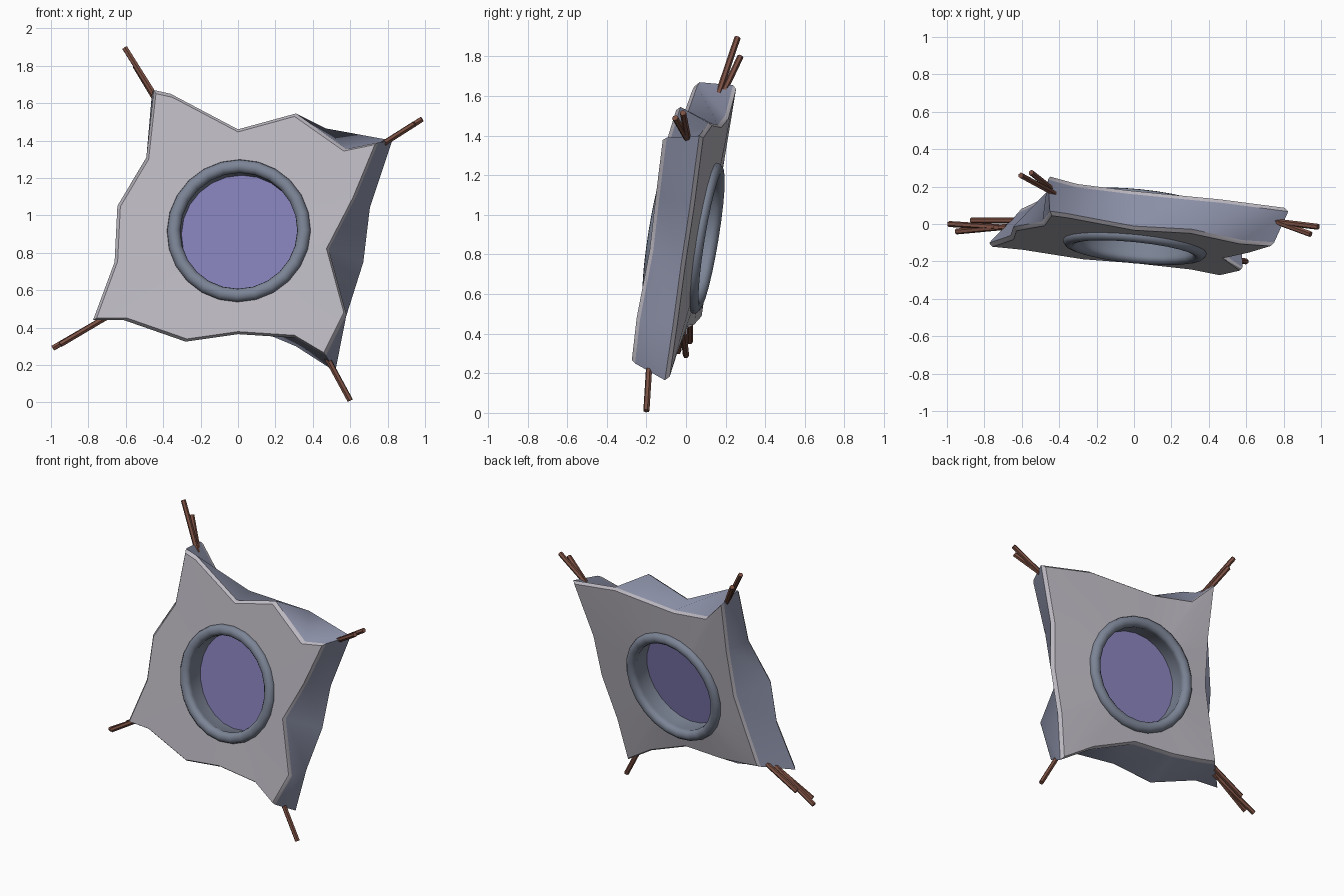
import bpy, bmesh, math
from mathutils import Vector

if "Cube" in bpy.data.objects:
    bpy.data.objects.remove(bpy.data.objects["Cube"])

CENTER = Vector((0.015, -0.012, 0.90))
NORMAL = Vector((-0.1, -1, 0.165)).normalized()      # faces the front
TILT = Vector((0, 0, 1)).rotation_difference(NORMAL)
U = Vector((1, -0.1, 0)).normalized()
V = U.cross(NORMAL) * -1
if V.z < 0:
    V = -V


def material(name, color):
    m = bpy.data.materials.new(name)
    m.diffuse_color = (*color, 1)
    m.use_nodes = True
    m.node_tree.nodes["Principled BSDF"].inputs["Base Color"].default_value = m.diffuse_color
    return m


HIDE = material("stretched_hide", (0.50, 0.48, 0.53))
EDGE = material("hide_edge", (0.27, 0.29, 0.40))
RIM = material("ring_slate", (0.20, 0.23, 0.30))
GLASS = material("violet_pane", (0.23, 0.21, 0.47))
CORD = material("cord_brown", (0.20, 0.08, 0.055))


def finish(name, bm, mats, angle=40):
    bmesh.ops.recalc_face_normals(bm, faces=bm.faces[:])
    me = bpy.data.meshes.new(name)
    bm.to_mesh(me)
    bm.free()
    for m in mats:
        me.materials.append(m)
    ob = bpy.data.objects.new(name, me)
    bpy.context.collection.objects.link(ob)
    bpy.ops.object.select_all(action='DESELECT')
    ob.select_set(True)
    bpy.context.view_layer.objects.active = ob
    bpy.ops.object.shade_smooth_by_angle(angle=math.radians(angle))
    return ob


def bridge(bm, a, b, mat=0):
    n = len(a)
    for i in range(n):
        j = (i + 1) % n
        bm.faces.new((a[i], a[j], b[j], b[i])).material_index = mat


def on_plane(x, z, offset):
    return Vector((x, offset - 0.1 * x + 0.165 * (z - 0.92), z))


# front and back outlines as (x, z), clockwise from the top left corner
FRONT = [(-.45, 1.67), (-.36, 1.65), (0, 1.46), (.31, 1.545), (.58, 1.355), (.75, 1.39),
         (.63, 1.1), (.485, .82), (.58, .47), (.47, .25), (.31, .345), (0, .365),
         (-.28, .325), (-.61, .44), (-.775, .44), (-.66, .75), (-.645, 1.05), (-.49, 1.31)]
BACK = [(-.46, 1.655), (-.31, 1.50), (-.03, 1.455), (.25, 1.46), (.47, 1.465), (.825, 1.40),
        (.705, 1.04), (.67, .75), (.575, .45), (.52, .165), (.31, .30), (0, .43),
        (-.3, .435), (-.5, .46), (-.62, .48), (-.55, .72), (-.48, .97), (-.46, 1.3)]


def skin_loops(bm, outline, c, sign, ring_pos):
    # returns wall edge loop, softened rim loop and hole loop
    wall = [bm.verts.new(on_plane(x, z, c - sign * 0.02)) for x, z in outline]
    rim = [bm.verts.new(on_plane(x * .975, .91 + (z - .91) * .975, c)) for x, z in outline]
    hole = []
    for v in rim:
        d = v.co - ring_pos
        d -= NORMAL * d.dot(NORMAL)
        hole.append(bm.verts.new(ring_pos + d.normalized() * 0.345))
    return wall, rim, hole


# hide slab with walls joining the two stretched faces
bm = bmesh.new()
fw, fr, fh = skin_loops(bm, FRONT, -0.12, -1, CENTER + NORMAL * 0.108)
bw, br, bh = skin_loops(bm, BACK, 0.09, 1, CENTER - NORMAL * 0.108)
bridge(bm, fh, fr)
bridge(bm, fr, fw)
bridge(bm, fw, bw, 1)
bridge(bm, bw, br)
bridge(bm, br, bh)
finish("hide_slab", bm, [HIDE, EDGE])


# ring frame: rounded bead on each side joined by an inner tunnel
def arc(sign):
    return [(0.35 + 0.036 * math.cos(math.radians(a)),
             sign * (0.11 + 0.034 * math.sin(math.radians(a)))) for a in range(-30, 211, 30)]


profile = arc(1) + arc(-1)[::-1]
bm = bmesh.new()
SIDES = 24
rows = []
for r, d in profile:
    row = []
    for i in range(SIDES):
        t = 2 * math.pi * i / SIDES
        row.append(bm.verts.new(CENTER + NORMAL * d + (U * math.cos(t) + V * math.sin(t)) * r))
    rows.append(row)
for k in range(len(rows)):
    bridge(bm, rows[k], rows[(k + 1) % len(rows)])
finish("ring_frame", bm, [RIM])

# pane in the middle of the tunnel
bm = bmesh.new()
bm.faces.new([bm.verts.new(CENTER + (U * math.cos(t) + V * math.sin(t)) * 0.325)
              for t in (2 * math.pi * i / SIDES for i in range(SIDES))])
finish("pane", bm, [GLASS])

# cords pulling on the corners
CORDS = {
    "cord_top_left": [((-.42, .16, 1.60), (-.605, .26, 1.895)), ((-.43, .18, 1.60), (-.55, .275, 1.80))],
    "cord_top_right": [((.74, .015, 1.36), (.985, -.015, 1.515)), ((.74, .02, 1.36), (.945, -.055, 1.49))],
    "cord_bottom_left": [((-.68, -.02, .47), (-.99, 0, .29)), ((-.68, -.015, .47), (-.95, -.04, .31)),
                         ((-.64, .02, .49), (-.87, .02, .36))],
    "cord_bottom_right": [((.47, -.185, .25), (.60, -.2, .01))],
}
for name, lines in CORDS.items():
    bm = bmesh.new()
    for a, b in lines:
        a, b = Vector(a), Vector(b)
        q = Vector((0, 0, 1)).rotation_difference(b - a)
        res = bmesh.ops.create_cone(bm, cap_ends=True, segments=6, radius1=.016,
                                    radius2=.016, depth=(b - a).length)
        for v in res["verts"]:
            v.co = q @ v.co + (a + b) / 2
    finish(name, bm, [CORD], 30)
